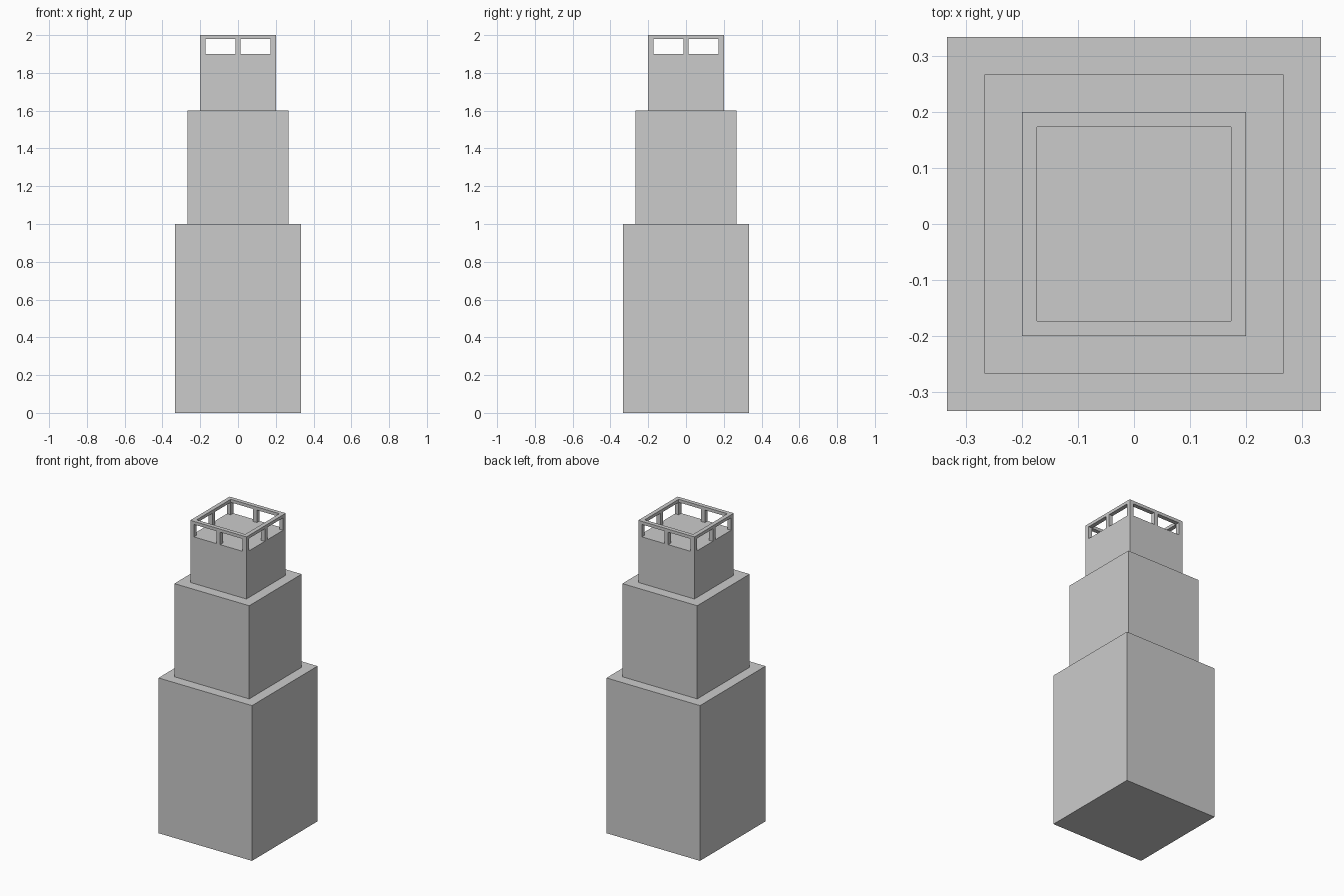
import bpy
import bmesh
from mathutils import Matrix, Vector

if "Cube" in bpy.data.objects:
    bpy.data.objects.remove(bpy.data.objects["Cube"])


def add_box(bm, lo, hi):
    lo, hi = Vector(lo), Vector(hi)
    m = Matrix.Translation((lo + hi) / 2) @ Matrix.Diagonal((*(hi - lo), 1))
    bmesh.ops.create_cube(bm, size=1, matrix=m)


def finish(name, bm):
    mesh = bpy.data.meshes.new(name)
    bm.to_mesh(mesh)
    bm.free()
    obj = bpy.data.objects.new(name, mesh)
    bpy.context.collection.objects.link(obj)


# Stacked square tiers: half width, bottom, top
for name, h, z0, z1 in (("lower_tier", 0.3333, 0.0, 1.0),
                        ("middle_tier", 0.2667, 1.0, 1.6),
                        ("upper_tier", 0.2, 1.6, 1.9)):
    bm = bmesh.new()
    add_box(bm, (-h, -h, z0), (h, h, z1))
    finish(name, bm)

H, T = 0.2, 0.0267        # lookout half width, post thickness
FLOOR, RIM, TOP = 1.9, 1.98, 2.0

# Lookout posts: corners and middle of each side
bm = bmesh.new()
c = H - T / 2
for x in (-c, 0, c):
    for y in (-c, 0, c):
        if x or y:
            add_box(bm, (x - T / 2, y - T / 2, FLOOR), (x + T / 2, y + T / 2, RIM))
finish("lookout_posts", bm)

# Square rim resting on the posts, one clean ring
bm = bmesh.new()
loops = []
for h, z in ((H, RIM), (H, TOP), (H - T, TOP), (H - T, RIM)):
    loops.append([bm.verts.new((sx * h, sy * h, z))
                  for sx, sy in ((-1, -1), (1, -1), (1, 1), (-1, 1))])
for i in range(4):
    a, b = loops[i], loops[(i + 1) % 4]
    for j in range(4):
        k = (j + 1) % 4
        bm.faces.new((a[j], a[k], b[k], b[j]))
bmesh.ops.recalc_face_normals(bm, faces=bm.faces)
finish("lookout_rim", bm)
